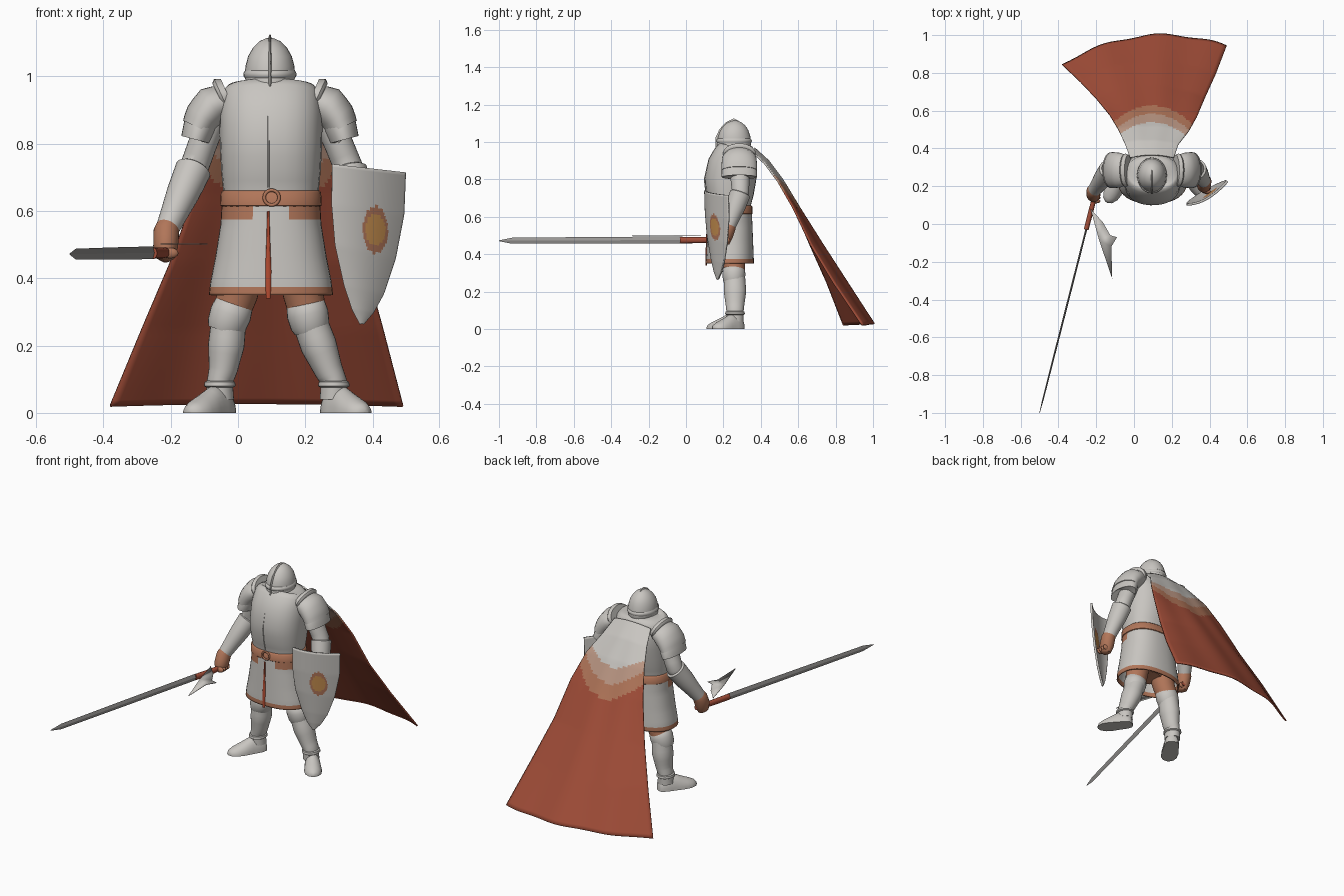
import bpy, bmesh, math
from mathutils import Vector

if "Cube" in bpy.data.objects:
    bpy.data.objects.remove(bpy.data.objects["Cube"])


def material(name, r, g, b):
    m = bpy.data.materials.new(name)
    m.use_nodes = True
    m.diffuse_color = (r, g, b, 1)
    m.node_tree.nodes["Principled BSDF"].inputs["Base Color"].default_value = (r, g, b, 1)
    return m


STEEL = material("pale steel", .58, .56, .53)
BLADE = material("blade grey", .32, .31, .30)
LEATHER = material("brown leather", .44, .18, .10)
TAN = material("pale tan", .50, .31, .23)
RED = material("cape red", .36, .075, .04)
GOLD = material("gold", .58, .28, .08)
SCARLET = material("scarlet lining", .45, .07, .03)


def finish(name, bm, mats, rule=None, thick=0, angle=50):
    """Turn a bmesh into a smooth object, colouring faces by an optional rule."""
    bmesh.ops.recalc_face_normals(bm, faces=bm.faces)
    for f in bm.faces:
        f.smooth = True
        if rule:
            f.material_index = rule(f.calc_center_median())
    me = bpy.data.meshes.new(name)
    bm.to_mesh(me)
    bm.free()
    for m in mats:
        me.materials.append(m)
    me.set_sharp_from_angle(angle=math.radians(angle))
    ob = bpy.data.objects.new(name, me)
    bpy.context.collection.objects.link(ob)
    if thick:
        mod = ob.modifiers.new("thickness", "SOLIDIFY")
        mod.thickness = thick
        mod.offset = 0
    return ob


def blend(rows, v):
    """Linear blend along a list of number rows, v from 0 to 1."""
    p = v * (len(rows) - 1)
    i = min(int(p), len(rows) - 2)
    return [a + (b - a) * (p - i) for a, b in zip(rows[i], rows[i + 1])]


def loft(name, stations, mats, n=28, steps=1, square=1, floor=None, caps=True, **kw):
    """Skin ellipses (x, y, z, radius across, radius deep) along a path."""
    count = (len(stations) - 1) * steps
    rows = [blend(stations, k / count) for k in range(count + 1)]
    pts = [Vector(r[:3]) for r in rows]
    bm = bmesh.new()
    rings = []
    for k, r in enumerate(rows):
        t = (pts[min(k + 1, count)] - pts[max(k - 1, 0)]).normalized()
        u = (Vector((1, 0, 0)) - t * t.x).normalized()
        w = t.cross(u)
        ring = []
        for j in range(n):
            c, s = math.cos(math.tau * j / n), math.sin(math.tau * j / n)
            c = math.copysign(abs(c) ** square, c)
            s = math.copysign(abs(s) ** square, s)
            p = pts[k] + u * c * r[3] + w * s * r[4]
            if floor is not None:
                p.z = max(p.z, floor)
            ring.append(bm.verts.new(p))
        rings.append(ring)
    for a, b in zip(rings, rings[1:]):
        for j in range(n):
            bm.faces.new((a[j], a[(j + 1) % n], b[(j + 1) % n], b[j]))
    if caps:
        bm.faces.new(rings[0])
        bm.faces.new(rings[-1])
    return finish(name, bm, mats, **kw)


def column(name, cx, profile, mats, **kw):
    """Upright loft from (height, half width, half depth, centre y)."""
    return loft(name, [(cx, cy, z, rx, ry) for z, rx, ry, cy in profile], mats, **kw)


def sheet(name, fn, nu, nv, mats, rule, thick):
    """Grid surface from fn(u, v), u in -1..1 and v in 0..1."""
    bm = bmesh.new()
    g = [[bm.verts.new(fn(2 * i / nu - 1, j / nv)) for i in range(nu + 1)] for j in range(nv + 1)]
    for j in range(nv):
        for i in range(nu):
            bm.faces.new((g[j][i], g[j][i + 1], g[j + 1][i + 1], g[j + 1][i]))
    return finish(name, bm, mats, rule, thick)


# Torso, skirt and belt
CX = .098
column("breastplate", CX, [(.60, .138, .108, .235), (.66, .142, .112, .235), (.72, .148, .127, .235),
       (.80, .152, .138, .237), (.88, .153, .133, .25), (.94, .148, .113, .268),
       (.968, .130, .09, .28), (.982, .08, .06, .28)], [STEEL], square=.85, steps=2)
loft("chest_seam", [(.09, .120, .67, .003, .003), (.09, .106, .73, .003, .003),
     (.09, .098, .80, .003, .003), (.09, .116, .88, .003, .003), (.09, .155, .94, .003, .003)], [STEEL], n=6)


def skirt_colour(c):
    return 1 if c.z < .372 or (c.z > .575 and abs(c.x - CX) > .06 and c.y < .24) else 0


column("tunic_skirt", CX, [(.63, .142, .113, .235), (.56, .146, .116, .235), (.46, .162, .12, .235),
       (.39, .176, .123, .235), (.35, .181, .124, .235)], [STEEL, LEATHER], n=40, steps=5,
       square=.85, caps=False, rule=skirt_colour, thick=.008)
loft("skirt_slit", [(.09, .116, .60, .003, .004), (.09, .112, .5, .006, .004),
     (.09, .109, .42, .009, .004), (.09, .107, .34, .007, .004)], [SCARLET], n=8)
column("hips", CX, [(.60, .13, .1, .235), (.44, .13, .09, .24), (.38, .07, .06, .245)], [LEATHER])
column("belt", CX, [(.612, .144, .115, .235), (.617, .151, .121, .235), (.655, .149, .120, .235),
       (.661, .143, .113, .235)], [LEATHER], square=.85)
bpy.ops.mesh.primitive_torus_add(location=(.1, .112, .64), rotation=(math.pi / 2, 0, 0),
                                 major_radius=.022, minor_radius=.005)
buckle = bpy.context.object
buckle.name = "belt_buckle"
buckle.data.materials.append(LEATHER)
bpy.ops.object.shade_smooth()

# Helmet with brow rim, chin guard and crest
HX = .095
column("helmet", HX, [(.94, .058, .07, .265), (.965, .068, .086, .26), (1.0, .075, .09, .258),
       (1.03, .073, .086, .258), (1.06, .065, .076, .258), (1.085, .051, .06, .257),
       (1.104, .032, .038, .256), (1.114, .010, .012, .255)], [STEEL], steps=2)
column("brow_rim", HX, [(.996, .075, .09, .257), (1.002, .079, .095, .257), (1.012, .078, .094, .257),
       (1.018, .074, .088, .257)], [STEEL])
column("chin_guard", HX, [(.945, .062, .075, .25), (.955, .069, .086, .253), (.985, .073, .09, .255),
       (.99, .07, .086, .256)], [STEEL])
loft("helmet_crest", [(HX, .163, .97, .004, .006), (HX, .165, 1.02, .004, .008), (HX, .186, 1.065, .004, .008),
     (HX, .222, 1.1, .004, .009), (HX, .255, 1.117, .004, .009), (HX, .29, 1.1, .004, .007),
     (HX, .33, 1.055, .003, .004)], [STEEL], n=8, steps=2)

# Arms: pauldrons mirror across the body, forearms follow their own pose
ARMS = {"right": ((-.08, .285, .87), (-.13, .29, .73), (-.213, .175, .54)),
        "left": ((.27, .285, .87), (.328, .292, .73), (.372, .225, .54))}
for side, (shoulder, elbow, wrist) in ARMS.items():
    def mx(x):
        return x if side == "right" else .19 - x
    plates = [("shoulder_rim", [(-.030, .945, .052, .082), (-.046, .938, .060, .088), (-.054, .934, .050, .08)]),
              ("shoulder_cap", [(-.04, .925, .050, .08), (-.075, .912, .061, .092), (-.103, .880, .056, .095),
                                (-.118, .848, .050, .095)]),
              ("shoulder_lame", [(-.098, .885, .05, .08), (-.113, .85, .050, .094), (-.125, .812, .045, .094),
                                 (-.122, .815, .034, .06)])]
    for part, prof in plates:
        loft(side + "_" + part, [(mx(x), .285, z, a, b) for x, z, a, b in prof], [STEEL],
             steps=2 if part != "shoulder_lame" else 1)
    s, e, w = Vector(shoulder), Vector(elbow), Vector(wrist)
    loft(side + "_upper_arm", [(*s, .045, .05), (*s.lerp(e, .5), .043, .05), (*e, .043, .046),
         (*e.lerp(w, .15), .04, .043)], [STEEL], steps=2)
    # Flared cuff and wrist band
    loft(side + "_forearm_cuff", [(*e.lerp(w, .02), .048, .050), (*e.lerp(w, .04), .054, .056),
         (*e.lerp(w, .4), .049, .052), (*e.lerp(w, .75), .040, .042), (*w, .034, .036)], [STEEL], steps=2)
    d = (w - e).normalized()
    palm = w + Vector((-.002, -.018, -.045))
    loft(side + "_glove", [(*(w - d * .02), .034, .037), (*w, .038, .04), (*palm, .037, .042),
         (*(palm + Vector((0, -.008, -.035))), .026, .034), (*(palm + Vector((0, -.01, -.045))), .01, .014)],
         [LEATHER], steps=2)
    for k in range(4):
        bpy.ops.mesh.primitive_uv_sphere_add(segments=12, ring_count=8, radius=.016,
                                             location=palm + Vector((.014, .018 - k * .018, -.02)))
        finger = bpy.context.object
        finger.name = side + "_finger"
        finger.scale = (1.5, .75, 1)
        finger.data.materials.append(LEATHER)
        bpy.ops.object.shade_smooth()

# Legs: thigh, knee, greave, ankle rim and boot
LEGS = {"right": [(.02, .45), (-.002, .35), (-.027, .28), (-.035, .20), (-.044, .13), (-.054, .08),
                  (-.035, .285), (-.14, .125)],
        "left": [(.175, .45), (.195, .35), (.21, .28), (.24, .20), (.268, .13), (.285, .08),
                 (.272, .29), (.375, .155)]}
for side, (hip, thigh, knee, calf, shin, ankle, heel, toe) in LEGS.items():
    loft(side + "_thigh", [(hip[0], .245, hip[1], .065, .07), (thigh[0], .255, thigh[1], .06, .06),
         (knee[0], .26, knee[1], .054, .055)], [LEATHER], steps=2)
    loft(side + "_knee_guard", [(knee[0] + (thigh[0] - knee[0]) * q, .256, knee[1] + .07 * q, r, r)
         for q, r in ((.72, .05), (.65, .057), (.2, .062), (-.3, .058), (-.55, .050))], [STEEL])
    loft(side + "_greave", [(knee[0], .26, knee[1], .052, .056), (calf[0], .262, calf[1], .054, .060),
         (shin[0], .262, shin[1], .043, .050), (ankle[0], .262, .095, .038, .046),
         (ankle[0], .262, .04, .042, .045)], [STEEL], steps=3)
    loft(side + "_ankle_rim", [(ankle[0], .262, z, r, r + .006) for z, r in
         ((.096, .038), (.092, .045), (.080, .047), (.074, .038))], [STEEL])
    h, t = Vector((*heel, 0)), Vector((*toe, 0))
    boot = [(-.08, .012, .02), (-.04, .03, .055), (.12, .040, .078), (.38, .043, .080), (.62, .047, .058),
            (.85, .043, .040), (1, .028, .026), (1.06, .008, .012)]
    loft(side + "_boot", [(*h.lerp(t, q), a, b) for q, a, b in boot], [STEEL], floor=0, steps=2)

# Cape rows: left x, right x, left y, right y, middle y, edge z, middle z
CAPE = [(-.02, .21, .35, .35, .365, .95, .968), (-.05, .235, .43, .42, .44, .885, .90),
        (-.085, .29, .505, .49, .515, .79, .80), (-.13, .335, .58, .57, .605, .65, .65),
        (-.20, .375, .665, .665, .73, .45, .45), (-.285, .43, .755, .785, .86, .25, .245),
        (-.38, .49, .845, .94, .995, .02, .028)]


def cape_point(u, v):
    xl, xr, yl, yr, ym, ze, zm = blend(CAPE, v)
    q, bulge = (u + 1) / 2, 1 - u * u
    y = yl + (yr - yl) * q
    return (xl + (xr - xl) * q, y + (ym - (yl + yr) / 2) * bulge + .006 * math.sin(u * 9) * v,
            ze + (zm - ze) * bulge)


def cape_colour(c):
    reach = c.y + 2.2 * (c.x - .095) ** 2
    return 0 if reach < .535 else 1 if reach < .58 else 2 if reach < .625 else 3


sheet("cape", cape_point, 40, 72, [STEEL, TAN, LEATHER, RED], cape_colour, .008)

# Shield rows: inner z, inner x, outer z, outer x
SHIELD = [(.74, .28, .715, .495), (.62, .278, .59, .49), (.50, .288, .46, .465), (.38, .315, .355, .43),
          (.31, .338, .30, .40), (.265, .362, .265, .37)]


def shield_point(u, v):
    zl, xl, zr, xr = blend(SHIELD, v)
    q = (u + 1) / 2
    x, z = xl + (xr - xl) * q, zl + (zr - zl) * q
    return x, .103 + (x - .28) * .57 + (.74 - z) * .04 - (1 - u * u) * .14 * (xr - xl), z


def shield_colour(c):
    x, z = c.x - .405, c.z - .545
    if math.hypot(x / .029, z / .047) < 1:
        return 2
    return 1 if math.hypot(x / .037, z / .07) < 1 else 0


sheet("shield", shield_point, 44, 64, [STEEL, LEATHER, GOLD], shield_colour, .012)


# Sword along a line through the right hand
def sword(y, z, a, b):
    return (-.22 + (y - .1) * .2545, y, z, a, b)


loft("sword_grip", [sword(.19, .48, .012, .014), sword(.08, .475, .013, .016), sword(-.03, .475, .013, .017)],
     [RED], n=12)
loft("sword_blade", [sword(-.02, .476, .005, .019), sword(-.5, .474, .005, .018), sword(-.93, .472, .004, .016),
     sword(-1, .472, .001, .002)], [BLADE], n=4, angle=20)

# Flat barbed spur beside the grip
bm = bmesh.new()
outline = [(-.23, .08), (-.165, .01), (-.125, -.06), (-.09, -.07), (-.12, -.12), (-.115, -.29), (-.185, -.085)]
bm.faces.new([bm.verts.new((x, y, .502)) for x, y in outline])
finish("barbed_spur", bm, [STEEL], thick=.004)
